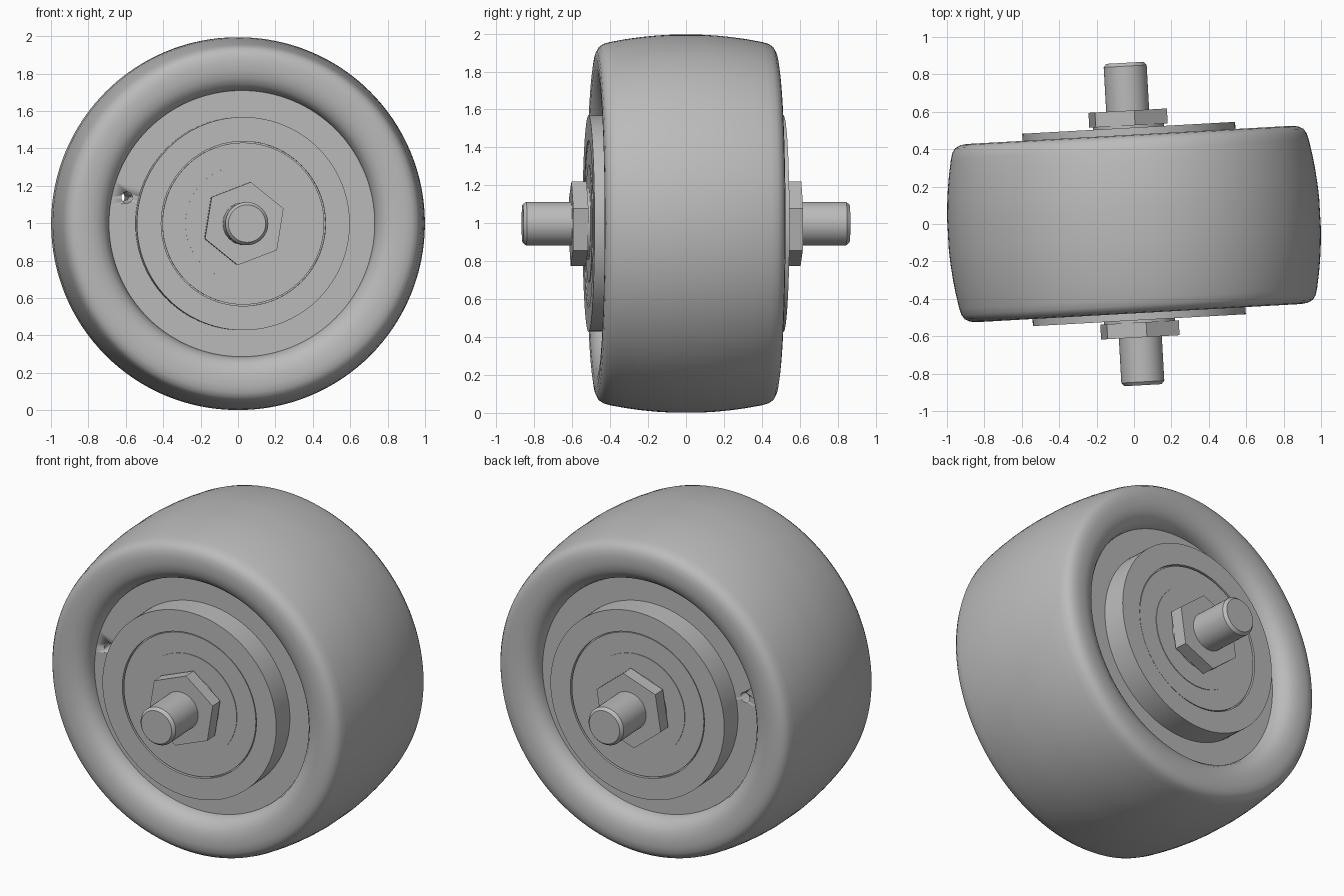
import bpy, bmesh, math
from mathutils import Matrix

cube = bpy.data.objects.get("Cube")
if cube:
    bpy.data.objects.remove(cube, do_unlink=True)

RADIUS = 0.998
TILT = math.radians(3.2)
PLACE = Matrix.Translation((0, 0, RADIUS)) @ Matrix.Rotation(TILT, 4, "Z")

grey = bpy.data.materials.new("plain grey")
grey.use_nodes = True
grey.diffuse_color = (0.5, 0.5, 0.5, 1)
grey.node_tree.nodes["Principled BSDF"].inputs["Base Color"].default_value = (0.5, 0.5, 0.5, 1)


def lathe(name, profile, segments=96, phase=0.0, closed=False):
    """Spin (radius, y) points round the axle; zero radius makes a cap centre."""
    bm = bmesh.new()
    rings = []
    for r, y in profile:
        count = segments if r > 0 else 1
        rings.append([bm.verts.new((r * math.cos(phase + math.tau * i / segments), y,
                                    r * math.sin(phase + math.tau * i / segments)))
                      for i in range(count)])
    pairs = list(zip(rings, rings[1:]))
    if closed:
        pairs.append((rings[-1], rings[0]))
    for a, b in pairs:
        for i in range(segments):
            j = (i + 1) % segments
            if len(a) == 1:
                bm.faces.new((a[0], b[i], b[j]))
            elif len(b) == 1:
                bm.faces.new((a[i], a[j], b[0]))
            else:
                bm.faces.new((a[i], a[j], b[j], b[i]))
    bmesh.ops.recalc_face_normals(bm, faces=bm.faces)
    mesh = bpy.data.meshes.new(name)
    bm.to_mesh(mesh)
    bm.free()
    mesh.materials.append(grey)
    obj = bpy.data.objects.new(name, mesh)
    bpy.context.collection.objects.link(obj)
    obj.matrix_world = PLACE
    bpy.ops.object.select_all(action="DESELECT")
    obj.select_set(True)
    bpy.context.view_layer.objects.active = obj
    bpy.ops.object.shade_smooth_by_angle(angle=math.radians(30))
    return obj


def both_sides(half):
    """Mirror a front half profile to the back."""
    return [(r, -y) for r, y in half] + [(r, y) for r, y in reversed(half)]


# Tyre: crowned tread with rounded side lips
lip = [(0.71, 0.34), (0.712, 0.38), (0.722, 0.415), (0.745, 0.445), (0.78, 0.465),
       (0.82, 0.475), (0.87, 0.477), (0.905, 0.472), (0.932, 0.458), (0.948, 0.435)]
tread = [(RADIUS - 0.25 * y * y, y) for y in (0.4, 0.32, 0.24, 0.16, 0.08)]
lathe("tyre", both_sides(lip + tread), 128, closed=True)

# Wheel disc with a small hole near its rim
disc = lathe("wheel_disc", both_sides([(0, 0.37), (0.72, 0.37)]))
cutter = lathe("hole_cutter", both_sides([(0, 0.6), (0.03, 0.6)]), 24)
cutter.matrix_world = PLACE @ Matrix.Translation((-0.616, 0, 0.14))
cutter.hide_render = True
cut = disc.modifiers.new("hole", "BOOLEAN")
cut.operation = "DIFFERENCE"
cut.solver = "EXACT"
cut.object = cutter
bpy.context.view_layer.objects.active = disc
bpy.context.view_layer.update()
bpy.ops.object.modifier_apply(modifier="hole")
bpy.data.objects.remove(cutter, do_unlink=True)

# Raised hub, bearing and spacer
lathe("hub", both_sides([(0, 0.495), (0.44, 0.495), (0.44, 0.515), (0.57, 0.515)]))
lathe("bearing", both_sides([(0, 0.51), (0.433, 0.51)]))
lathe("bearing_inner_ring", both_sides([(0, 0.514), (0.31, 0.514)]))
lathe("spacer", both_sides([(0, 0.535), (0.19, 0.535)]), 64)

# Chamfered axle and a hexagonal nut on each side
lathe("axle", both_sides([(0, 0.863), (0.1, 0.863), (0.115, 0.845)]), 48)
for side, sign in (("front", -1), ("back", 1)):
    lathe(side + "_nut", [(0, sign * 0.527), (0.225, sign * 0.527),
                          (0.225, sign * 0.607), (0, sign * 0.607)],
          6, math.radians(21))
